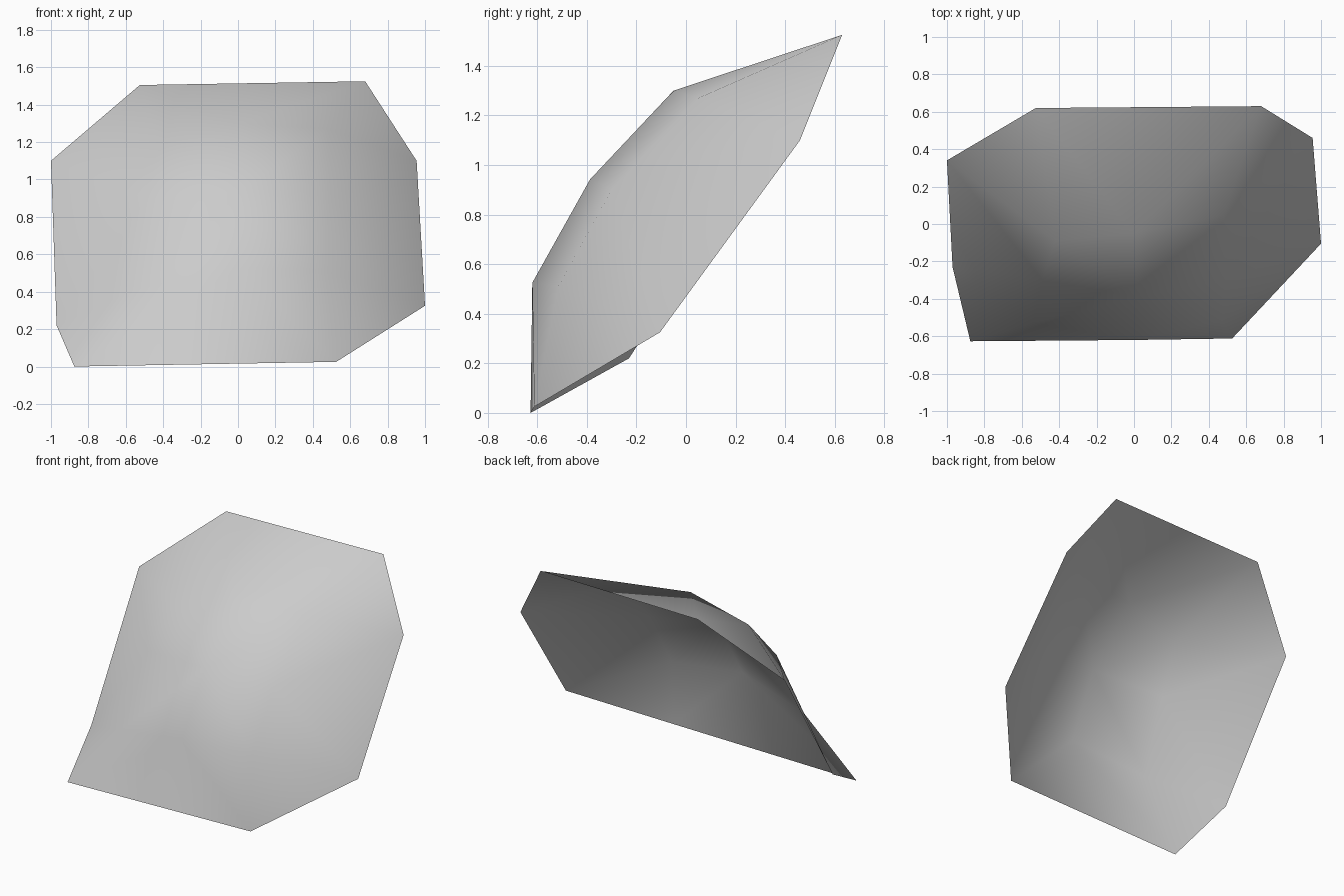
import bpy
import bmesh

if "Cube" in bpy.data.objects:
    bpy.data.objects.remove(bpy.data.objects["Cube"])

# Corner points of the open shell: rim loop, then a 3 x 3 raised middle
POINTS = {
    # rim
    "A": (-0.525, 0.62, 1.505), "B": (0.68, 0.63, 1.525),
    "C": (0.955, 0.46, 1.10), "D": (1.0, -0.105, 0.325),
    "E": (0.525, -0.612, 0.025), "F": (-0.875, -0.627, 0.0),
    "G": (-0.97, -0.23, 0.22), "H": (-1.0, 0.34, 1.10),
    # upper row, left to right
    "S": (-0.42, -0.09, 1.17), "R": (0.0, -0.05, 1.30), "V": (0.48, 0.05, 1.27),
    # middle row
    "T": (-0.49, -0.30, 0.895), "P": (0.02, -0.387, 0.942), "X": (0.49, -0.30, 0.90),
    # lower row
    "U": (-0.54, -0.53, 0.415), "Q": (0.0, -0.62, 0.525), "W": (0.47, -0.515, 0.51),
}
# Facets, wound so they face outward (front and up)
FACETS = ("ARB RVB VCB PVR PRS SRA SAH SHT PST PTU THG TGU "
          "UGF UFQ FEQ QEW PUQ PQW PWX PXV WED WDX XDC XCV").split()

bm = bmesh.new()
verts = {name: bm.verts.new(co) for name, co in POINTS.items()}
for facet in FACETS:
    bm.faces.new([verts[c] for c in facet])
bmesh.ops.recalc_face_normals(bm, faces=bm.faces)
bm.normal_update()
if sum(f.normal.z - f.normal.y for f in bm.faces) < 0:
    bmesh.ops.reverse_faces(bm, faces=bm.faces)
for f in bm.faces:
    f.smooth = True

mesh = bpy.data.meshes.new("shard_shell")
bm.to_mesh(mesh)
bm.free()

# Plain grey surface
grey = bpy.data.materials.new("light_grey")
grey.diffuse_color = (0.6, 0.6, 0.6, 1.0)
grey.use_nodes = True
grey.node_tree.nodes["Principled BSDF"].inputs["Base Color"].default_value = grey.diffuse_color
mesh.materials.append(grey)

shell = bpy.data.objects.new("shard_shell", mesh)
bpy.context.collection.objects.link(shell)
